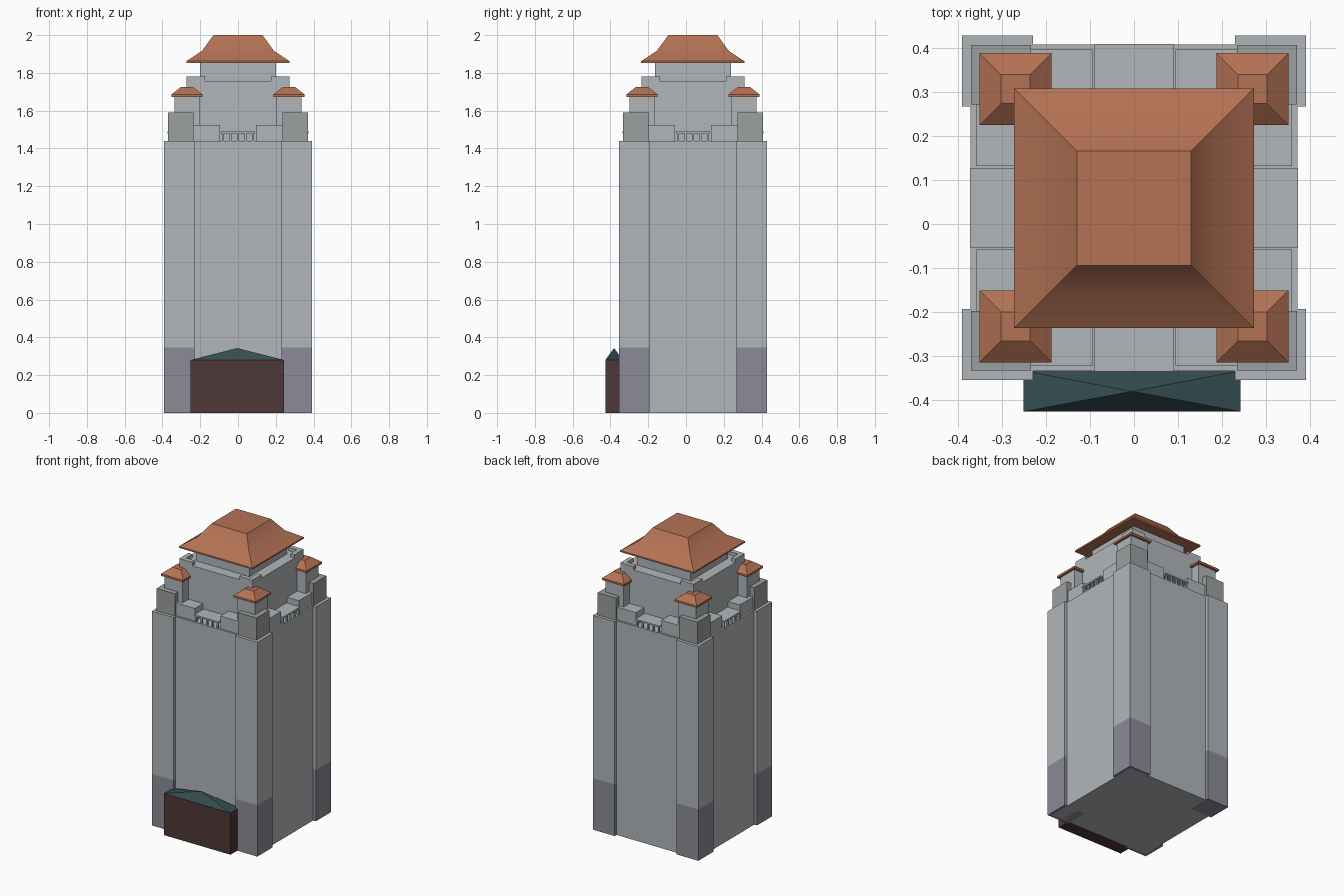
import bpy, bmesh, math

if "Cube" in bpy.data.objects:
    bpy.data.objects.remove(bpy.data.objects["Cube"])

CY = 0.037  # tower centre in y


def material(name, rgb):
    m = bpy.data.materials.new(name)
    m.diffuse_color = (*rgb, 1)
    m.use_nodes = True
    m.node_tree.nodes["Principled BSDF"].inputs["Base Color"].default_value = m.diffuse_color
    return m


STONE = material("stone", (0.44, 0.47, 0.49))
DARK = material("dark_stone", (0.33, 0.35, 0.35))
BASE = material("base_stone", (0.26, 0.26, 0.31))
TILE = material("roof_tile", (0.46, 0.17, 0.09))
BROWN = material("entrance_brown", (0.075, 0.04, 0.038))
TEAL = material("entrance_roof", (0.035, 0.075, 0.08))


def finish(name, bm, mat):
    bmesh.ops.recalc_face_normals(bm, faces=bm.faces)
    me = bpy.data.meshes.new(name)
    bm.to_mesh(me)
    bm.free()
    ob = bpy.data.objects.new(name, me)
    bpy.context.collection.objects.link(ob)
    me.materials.append(mat)
    return ob


def box(name, x, y, z, mat=STONE):
    """Box from (min, max) ranges."""
    bm = bmesh.new()
    bmesh.ops.create_cube(bm, size=1)
    for v in bm.verts:
        for i, r in enumerate((x, y, z)):
            v.co[i] = r[0] if v.co[i] < 0 else r[1]
    return finish(name, bm, mat)


def square(name, h, z, cx=0, cy=CY, mat=STONE):
    return box(name, (cx - h, cx + h), (cy - h, cy + h), z, mat)


def hip_roof(name, cx, cy, profile, mat):
    """Stack of square rings, (half_x, half_y, z), capped at both ends."""
    bm = bmesh.new()
    rings = [[bm.verts.new((cx + sx * hx, cy + sy * hy, z))
              for sx, sy in ((-1, -1), (1, -1), (1, 1), (-1, 1))]
             for hx, hy, z in profile]
    bm.faces.new(rings[0])
    bm.faces.new(rings[-1])
    for a, b in zip(rings, rings[1:]):
        for i in range(4):
            j = (i + 1) % 4
            bm.faces.new((a[i], a[j], b[j], b[i]))
    bmesh.ops.remove_doubles(bm, verts=bm.verts, dist=1e-5)
    return finish(name, bm, mat)


def smooth(ob):
    bpy.ops.object.select_all(action='DESELECT')
    ob.select_set(True)
    bpy.context.view_layer.objects.active = ob
    bpy.ops.object.shade_smooth_by_angle(angle=math.radians(30))


def on_side(ob, k):
    """Turn an object built on the front around the tower axis."""
    c, s = round(math.cos(k * math.pi / 2)), round(math.sin(k * math.pi / 2))
    for v in ob.data.vertices:
        x, y = v.co.x, v.co.y - CY
        v.co.x, v.co.y = c * x - s * y, s * x + c * y + CY


# Main shaft and upper storey
square("tower_shaft", 0.372, (0, 1.44))
square("upper_storey", 0.272, (1.44, 1.757))
square("roof_neck", 0.2, (1.757, 1.86))

# Main flared roof
smooth(hip_roof("main_roof", 0, CY - 0.001,
                [(0.273, 0.273, 1.852), (0.273, 0.273, 1.862),
                 (0.19, 0.19, 1.917), (0.13, 0.13, 2.0)], TILE))

# Corner piers, blocks and turrets
for sx in (-1, 1):
    for sy in (-1, 1):
        px, py = sx * 0.311, CY + sy * 0.311
        square("corner_base", 0.081, (0, 0.345), px, py, BASE)
        square("corner_pier", 0.081, (0.345, 1.44), px, py)
        square("corner_block", 0.068, (1.44, 1.59), sx * 0.303, CY + sy * 0.303, DARK)
        tx, ty = sx * 0.27, CY + sy * 0.27
        square("turret", 0.067, (1.44, 1.68), tx, ty)
        hip_roof("turret_roof", tx, ty,
                 [(0.082, 0.082, 1.673), (0.082, 0.082, 1.686),
                  (0.033, 0.033, 1.725)], TILE)

# Repeated details on the four sides
for k in range(4):
    parts = []
    for s in (-1, 1):
        parts.append(box("terrace_block", sorted((s * 0.095, s * 0.235)),
                         (CY - 0.36, CY - 0.272), (1.44, 1.525)))
        parts.append(box("parapet_corner", sorted((s * 0.175, s * 0.272)),
                         (CY - 0.272, CY - 0.242), (1.757, 1.78)))
    parts.append(box("balcony_rail", (-0.09, 0.09), (CY - 0.373, CY - 0.272), (1.479, 1.489)))
    for i in range(5):
        x = (i - 2) * 0.04
        parts.append(box("balcony_post", (x - 0.005, x + 0.005),
                         (CY - 0.37, CY - 0.358), (1.44, 1.479)))
    for p in parts:
        on_side(p, k)

# Entrance porch with pyramid roof
box("entrance", (-0.252, 0.243), (-0.427, -0.334), (0, 0.28), BROWN)
hip = bmesh.new()
base = [hip.verts.new((x, y, 0.28)) for x, y in
        ((-0.252, -0.427), (0.243, -0.427), (0.243, -0.334), (-0.252, -0.334))]
apex = hip.verts.new((-0.004, -0.381, 0.343))
hip.faces.new(base)
for i in range(4):
    hip.faces.new((base[i], base[(i + 1) % 4], apex))
finish("entrance_roof", hip, TEAL)
